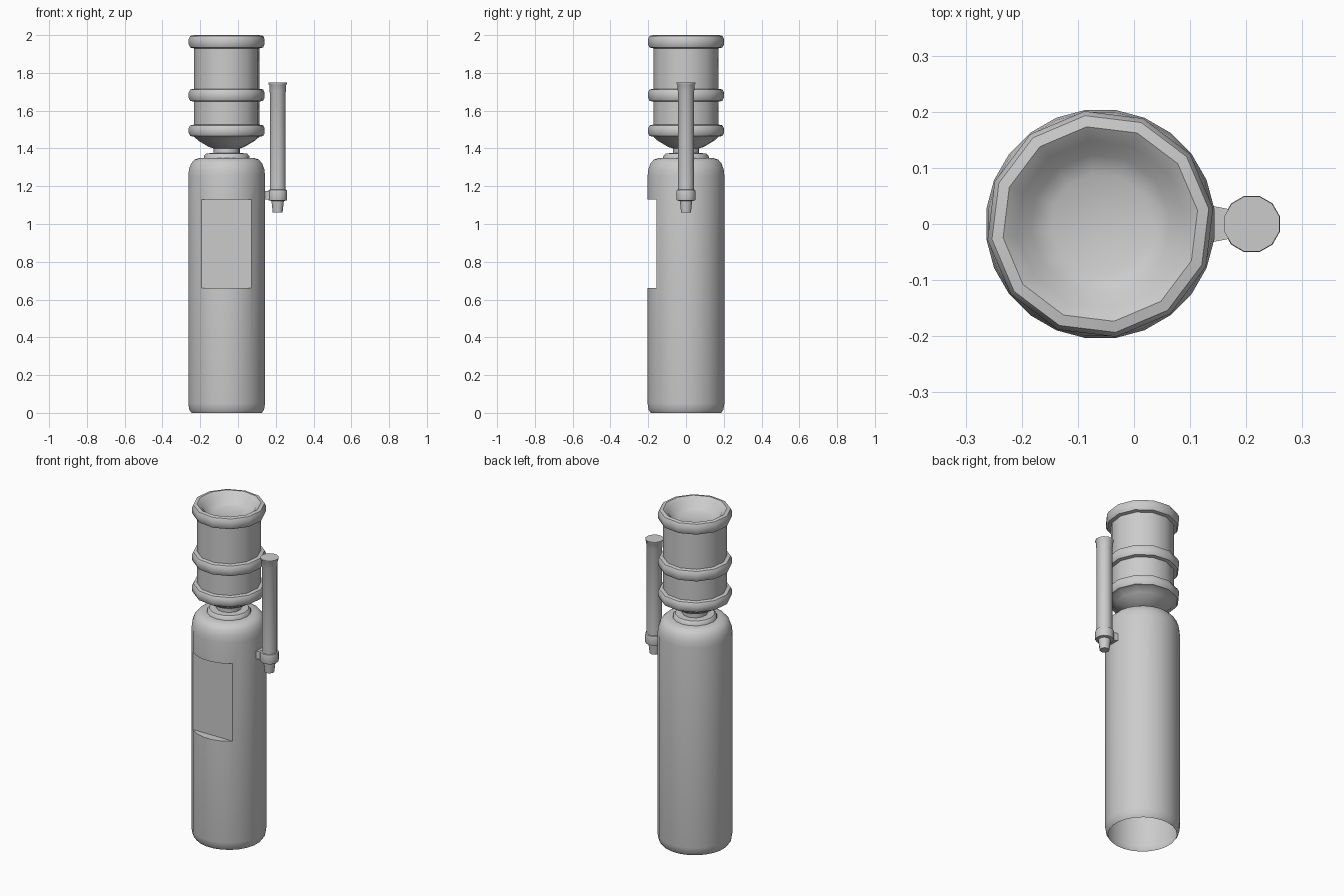
import bpy, bmesh, math

if "Cube" in bpy.data.objects:
    bpy.data.objects.remove(bpy.data.objects["Cube"])

AXIS = -0.06      # x of the cooler body and bottle
TUBE = 0.21       # x of the cup holder


def shade(ob, deg=42):
    ob.data.shade_smooth()
    ob.data.set_sharp_from_angle(angle=math.radians(deg))


def new_object(name, bm):
    bmesh.ops.recalc_face_normals(bm, faces=bm.faces)
    me = bpy.data.meshes.new(name)
    bm.to_mesh(me)
    bm.free()
    ob = bpy.data.objects.new(name, me)
    bpy.context.collection.objects.link(ob)
    return ob


def lathe(name, profile, sides, cx, turn=0.0):
    """Spin (radius, z) points about a vertical axis; radius 0 becomes a pole."""
    bm = bmesh.new()
    rings = []
    for r, z in profile:
        if r == 0:
            rings.append([bm.verts.new((cx, 0, z))] * sides)
            continue
        ring = []
        for i in range(sides):
            a = math.radians(turn) + 2 * math.pi * i / sides
            ring.append(bm.verts.new((cx + r * math.cos(a), r * math.sin(a), z)))
        rings.append(ring)
    for lo, hi in zip(rings, rings[1:]):
        for i in range(sides):
            j = (i + 1) % sides
            quad = [lo[i], lo[j], hi[j], hi[i]]
            bm.faces.new(list(dict.fromkeys(quad)))
    return new_object(name, bm)


def box(name, x, y, z):
    bm = bmesh.new()
    bmesh.ops.create_cube(bm, size=1)
    for v in bm.verts:
        v.co = [lim[0] if c < 0 else lim[1] for c, lim in zip(v.co, (x, y, z))]
    return new_object(name, bm)


# Cabinet body with rounded shoulders
body = lathe("cabinet_body", [
    (0, 0), (0.188, 0), (0.2, 0.018), (0.205, 0.05), (0.205, 1.255),
    (0.201, 1.29), (0.19, 1.32), (0.172, 1.341), (0.145, 1.35), (0, 1.35)],
    24, AXIS, 7.5)

# Flat dispensing recess cut across the front
cutter = box("recess_cutter", (-0.4, 0.3), (-0.4, -0.155), (0.662, 1.13))
cutter.hide_render = True
mod = body.modifiers.new("recess", "BOOLEAN")
mod.object = cutter
mod.operation = "DIFFERENCE"
mod.solver = "EXACT"
bpy.context.view_layer.objects.active = body
bpy.ops.object.modifier_apply(modifier=mod.name)
bpy.data.objects.remove(cutter)

# The cabinet is open underneath
bm = bmesh.new()
bm.from_mesh(body.data)
floor = [f for f in bm.faces if all(v.co.z < 0.001 for v in f.verts)]
bmesh.ops.delete(bm, geom=floor, context="FACES")
bm.to_mesh(body.data)
bm.free()
shade(body)

# Collar that receives the bottle
shade(lathe("bottle_collar", [
    (0.122, 1.345), (0.12, 1.36), (0.108, 1.373), (0.085, 1.375), (0, 1.372)],
    16, AXIS))


# Bottle: neck, cone, ribbed wall and dished end
def rib(z0, z1, wall=0.175, out=0.203):
    h = z1 - z0
    return [(wall, z0), (out - 0.008, z0 + 0.06 * h), (out, z0 + 0.3 * h),
            (out, z0 + 0.7 * h), (out - 0.008, z1 - 0.06 * h), (wall, z1)]


shade(lathe("water_bottle",
            [(0.07, 1.36), (0.07, 1.40), (0.095, 1.408), (0.15, 1.44)]
            + rib(1.462, 1.526) + rib(1.648, 1.716) + rib(1.93, 2.0)
            + [(0.15, 1.982), (0.125, 1.95), (0.09, 1.935), (0, 1.93)],
            12, AXIS, 8))

# Cup holder tube with top lid, lower collar and tip
shade(lathe("cup_tube", [
    (0, 1.06), (0.027, 1.06), (0.034, 1.122), (0.05, 1.125), (0.052, 1.132),
    (0.052, 1.172), (0.05, 1.18), (0.043, 1.182), (0.043, 1.695),
    (0.045, 1.7), (0.046, 1.735), (0.051, 1.742), (0.051, 1.748), (0, 1.748)],
    12, TUBE, 15))

# Bracket joining the cup holder to the cabinet, tapering outwards
bracket = box("cup_bracket", (0.125, 0.18), (-0.035, 0.035), (1.13, 1.176))
for v in bracket.data.vertices:
    if v.co.x > 0.15:
        v.co.y *= 0.7
